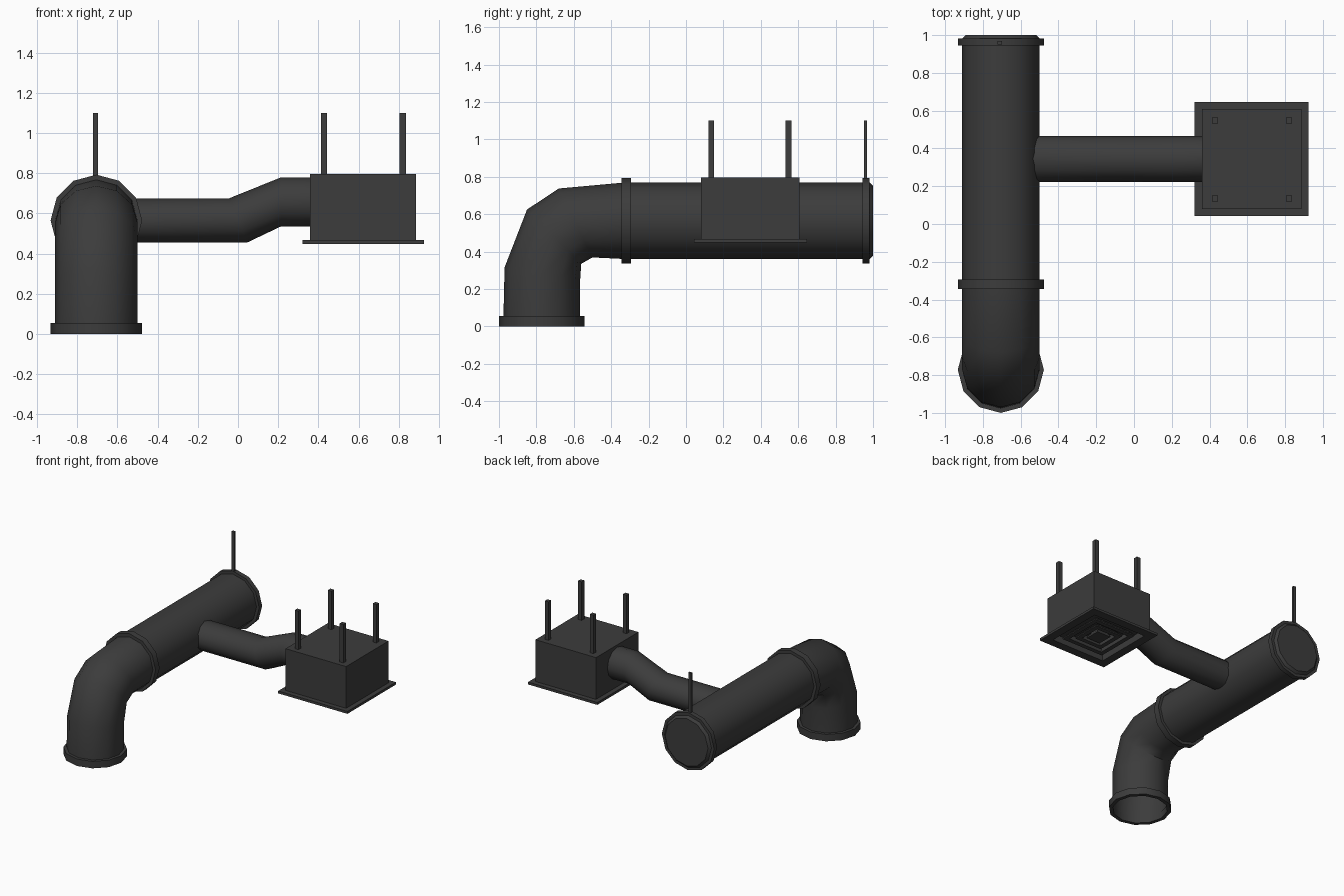
import bpy, bmesh, math
from mathutils import Vector as V

if "Cube" in bpy.data.objects:
    bpy.data.objects.remove(bpy.data.objects["Cube"])

dark = bpy.data.materials.new("dark_metal")
dark.diffuse_color = (0.045, 0.045, 0.045, 1)
dark.use_nodes = True
dark.node_tree.nodes["Principled BSDF"].inputs["Base Color"].default_value = dark.diffuse_color
PX, PZ, R, FR = -0.705, 0.565, 0.205, 0.228    # main duct axis, radius, flange radius
X, Y, Z = V((1, 0, 0)), V((0, 1, 0)), V((0, 0, 1))


def finish(name, bm, smooth=False):
    bmesh.ops.recalc_face_normals(bm, faces=bm.faces)
    me = bpy.data.meshes.new(name)
    bm.to_mesh(me)
    bm.free()
    ob = bpy.data.objects.new(name, me)
    bpy.context.collection.objects.link(ob)
    me.materials.append(dark)
    if smooth:
        bpy.ops.object.select_all(action='DESELECT')
        ob.select_set(True)
        bpy.context.view_layer.objects.active = ob
        bpy.ops.object.shade_smooth_by_angle(angle=math.radians(38))
    return ob


def loft(name, rings, loop=False, cap_end=False, sides=12, smooth=True, phase=0.0):
    """Bridge elliptical rings, each given as (centre, axis u, axis v)."""
    bm = bmesh.new()
    rows = []
    for c, u, v in rings:
        angs = [2 * math.pi * i / sides + phase for i in range(sides)]
        rows.append([bm.verts.new(V(c) + u * math.cos(a) + v * math.sin(a)) for a in angs])
    pairs = list(zip(rows, rows[1:])) + ([(rows[-1], rows[0])] if loop else [])
    for a, b in pairs:
        for i in range(sides):
            j = (i + 1) % sides
            bm.faces.new((a[i], a[j], b[j], b[i]))
    if cap_end:
        bm.faces.new(rows[-1])
    return finish(name, bm, smooth)


def box(name, x0, x1, y0, y1, z0, z1):
    bm = bmesh.new()
    bmesh.ops.create_cube(bm, size=1)
    for v in bm.verts:
        v.co = V(((x0 + x1) / 2 + v.co.x * (x1 - x0), (y0 + y1) / 2 + v.co.y * (y1 - y0),
                  (z0 + z1) / 2 + v.co.z * (z1 - z0)))
    return finish(name, bm)


def y_rings(profile):
    return [((PX, y, PZ), X * r, Z * r) for y, r in profile]


# main straight duct
loft("main_duct", y_rings([(-0.32, R), (0.96, R)]))

# elbow turning down to the open inlet
elbow = [(-0.32, PZ, 0), (-0.59, 0.553, 26), (-0.705, 0.48, 45), (-0.768, 0.28, 80), (-0.772, 0.01, 90)]
loft("elbow_duct", [((PX, y, z), X * R, (Z * math.cos(math.radians(a)) - Y * math.sin(math.radians(a))) * R)
                    for y, z, a in elbow])

# flanges and end cap
loft("joint_flange", y_rings([(-0.345, R - .01), (-0.345, FR), (-0.295, FR), (-0.295, R - .01)]), loop=True)
loft("end_cap", y_rings([(0.945, R - .01), (0.945, FR), (0.982, FR), (0.982, R), (1.0, 0.187)]), cap_end=True)
loft("inlet_flange", [((PX, -0.772, z), X * r, Y * r)
                      for z, r in [(0, R - .006), (0, FR), (0.055, FR), (0.055, R - .006)]], loop=True)

# branch duct stepping up into the diffuser box
BY, BR = 0.345, 0.122
loft("branch_duct", [((-0.57, BY, PZ), Y * BR, V((-.045, 0, .11))),
                     ((0.0, BY, PZ), Y * BR, V((-.045, 0, .11))),
                     ((0.215, BY, 0.658), Y * BR, Z * BR),
                     ((0.38, BY, 0.658), Y * BR, Z * BR)])

# diffuser box, flanged frame and recess, as one square lathe
CX, CY = 0.623, 0.344


def squares(profile):
    s = math.sqrt(2)
    return [((CX, CY, z), X * h * s, Y * h * s) for h, z in profile]


square = dict(sides=4, smooth=False, phase=math.pi / 4)
loft("diffuser_box", squares([(0.235, 0.468), (0.264, 0.468), (0.264, 0.797)]), cap_end=True, **square)
loft("diffuser_frame", squares([(0.235, 0.51), (0.235, 0.449), (0.302, 0.449), (0.302, 0.468), (0.26, 0.468)]), **square)
loft("recess_panel", squares([(0.24, 0.505), (0.235, 0.505)]), cap_end=True, **square)

# concentric louvres
for i, h in enumerate((0.185, 0.12)):
    loft(f"louvre_{i + 1}", squares([(h, 0.453), (h, 0.462), (h - 0.03, 0.495), (h - 0.035, 0.453)]),
         loop=True, **square)
loft("louvre_centre", squares([(0.03, 0.505), (0.06, 0.462), (0.06, 0.453)]), cap_end=True, **square)

# hanger rods
for i, x in enumerate((0.428, 0.82)):
    for j, y in enumerate((0.135, 0.547)):
        box(f"box_hanger_{i}{j}", x - .016, x + .016, y - .016, y + .016, 0.79, 1.1)
box("duct_hanger", -0.722, -0.698, 0.951, 0.968, 0.77, 1.1)
